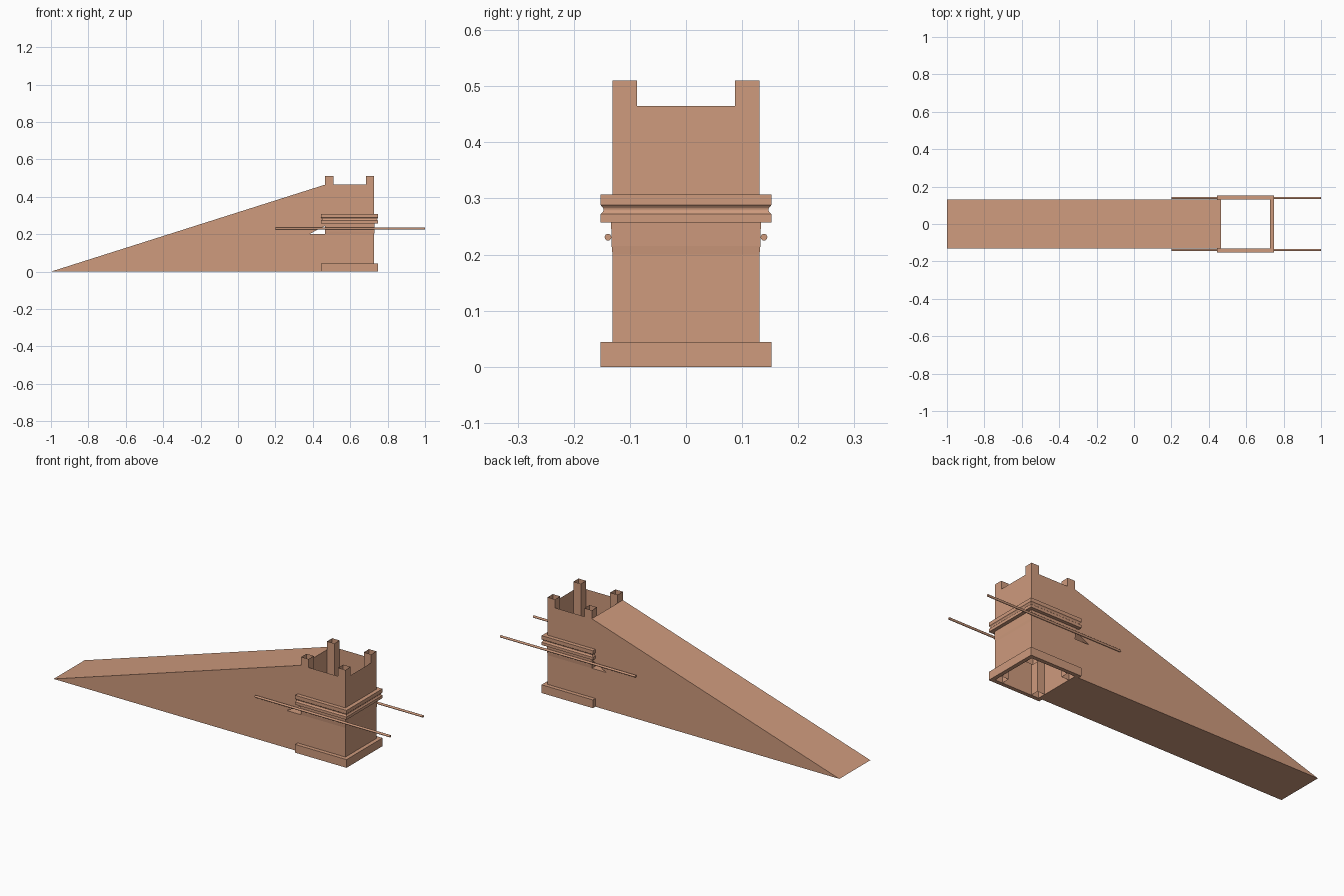
import bpy, bmesh, math
from mathutils import Matrix, Vector

if "Cube" in bpy.data.objects:
    bpy.data.objects.remove(bpy.data.objects["Cube"])

CX, HALF = 0.597, 0.131      # tower centre and half width
POST, WALL_Z, POST_Z = 0.044, 0.465, 0.51

clay = bpy.data.materials.new("clay")
clay.diffuse_color = (0.62, 0.325, 0.205, 1)
clay.use_nodes = True
clay.node_tree.nodes["Principled BSDF"].inputs["Base Color"].default_value = clay.diffuse_color


def finish(name, bm, recalc=True):
    if recalc:
        bmesh.ops.recalc_face_normals(bm, faces=bm.faces)
    me = bpy.data.meshes.new(name)
    bm.to_mesh(me)
    bm.free()
    me.materials.append(clay)
    ob = bpy.data.objects.new(name, me)
    bpy.context.collection.objects.link(ob)
    return ob


def square_loft(name, profile, closed):
    """Sweep a (half width, height) profile around the square tower."""
    bm = bmesh.new()
    rings = [[bm.verts.new((CX + sx * h, sy * h, z))
              for sx, sy in ((-1, -1), (1, -1), (1, 1), (-1, 1))] for h, z in profile]
    pairs = list(zip(rings, rings[1:]))
    if closed:
        pairs.append((rings[-1], rings[0]))
    for a, b in pairs:
        for i in range(4):
            j = (i + 1) % 4
            bm.faces.new((a[i], a[j], b[j], b[i]))
    return finish(name, bm, recalc=closed)


# Sloped ramp with the small wedge slot against the tower
bm = bmesh.new()
x1 = CX - HALF
side = [(-1, 0), (x1, 0), (x1, 0.2), (0.38, 0.2), (x1, 0.245), (x1, WALL_Z)]
face = bm.faces.new([bm.verts.new((x, -HALF, z)) for x, z in side])
ext = bmesh.ops.extrude_face_region(bm, geom=[face])
bmesh.ops.translate(bm, vec=(0, 2 * HALF, 0),
                    verts=[v for v in ext["geom"] if isinstance(v, bmesh.types.BMVert)])
finish("ramp", bm)

# Thin open tower walls
square_loft("tower_walls", [(HALF, 0), (HALF, WALL_Z)], False)

# Hollow corner posts, open at both ends
for sx in (-1, 1):
    for sy in (-1, 1):
        bm = bmesh.new()
        c = HALF - POST / 2
        px, py, r = CX + sx * c, sy * c, POST / 2
        ring = [(px - r, py - r), (px + r, py - r), (px + r, py + r), (px - r, py + r)]
        low = [bm.verts.new((x, y, 0)) for x, y in ring]
        top = [bm.verts.new((x, y, POST_Z)) for x, y in ring]
        for i in range(4):
            j = (i + 1) % 4
            bm.faces.new((low[i], low[j], top[j], top[i]))
        finish("corner_post", bm, recalc=False)

# Base plinth, shallow flare and moulded belt with a curved groove
BAND = 0.152
square_loft("base_plinth", [(HALF, 0), (BAND, 0), (BAND, 0.044), (HALF, 0.044)], True)
square_loft("belt_flare", [(HALF, 0.2), (0.1325, 0.215), (0.1335, 0.257)], False)
groove = [(BAND - 0.005 * math.sin(math.pi * t / 6), 0.272 + 0.016 * t / 6) for t in range(7)]
square_loft("belt_moulding", [(HALF, 0.257), (BAND, 0.257)] + groove +
            [(BAND, 0.307), (HALF, 0.307)], True)

# Long thin rods along both sides
for name, sy in (("front_rod", -1), ("back_rod", 1)):
    bm = bmesh.new()
    bmesh.ops.create_cone(bm, cap_ends=True, segments=16, radius1=0.006, radius2=0.006, depth=0.8,
                          matrix=Matrix.Translation((0.6, sy * 0.139, 0.231))
                          @ Matrix.Rotation(math.pi / 2, 4, 'Y'))
    for f in bm.faces:
        f.smooth = len(f.verts) == 4
    finish(name, bm)
